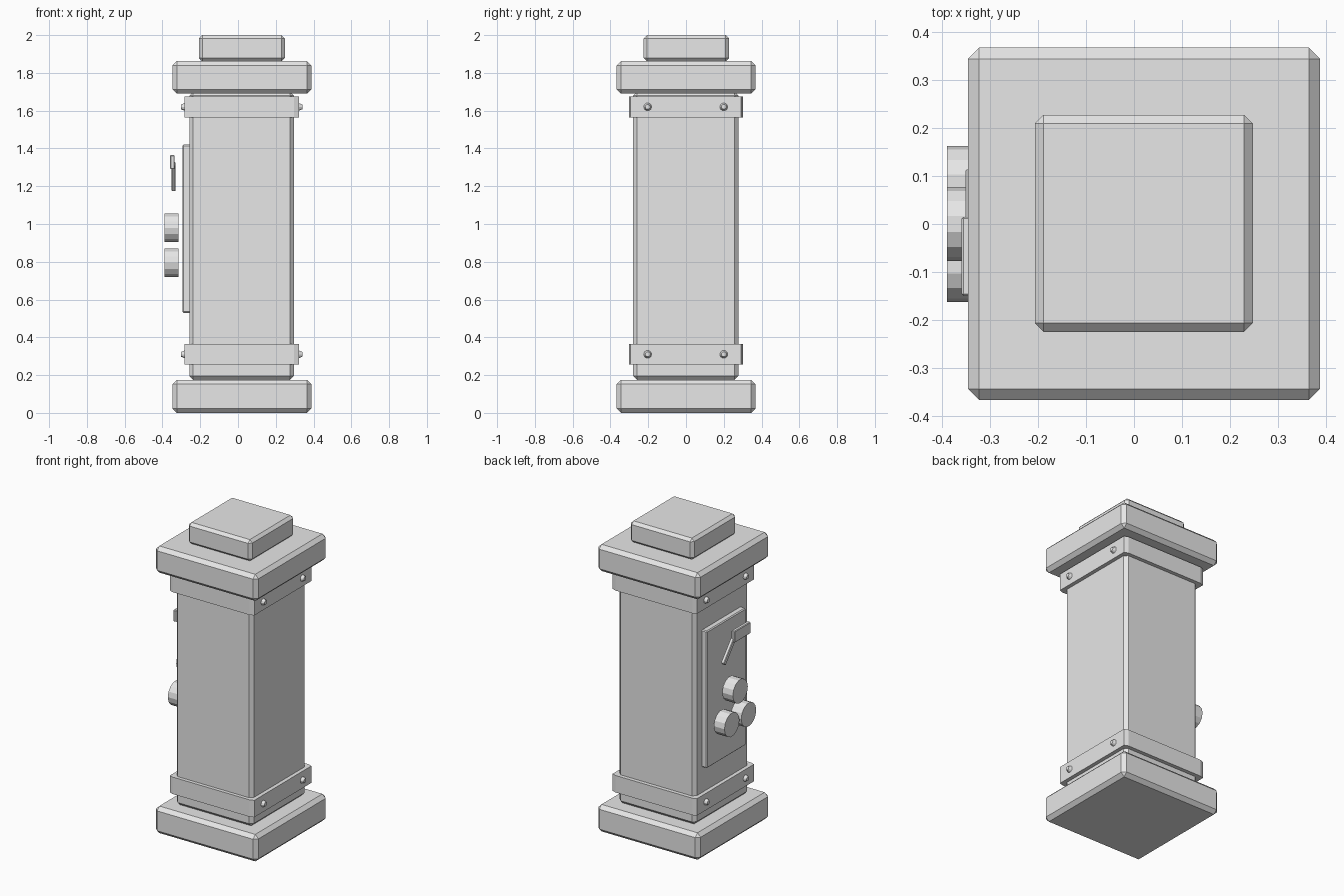
import bpy
import bmesh
from math import radians, hypot, atan2
from mathutils import Matrix

if "Cube" in bpy.data.objects:
    bpy.data.objects.remove(bpy.data.objects["Cube"])

grey = bpy.data.materials.new("plain_grey")
grey.use_nodes = True
grey.diffuse_color = (0.8, 0.8, 0.8, 1)
grey.node_tree.nodes["Principled BSDF"].inputs["Base Color"].default_value = (0.8, 0.8, 0.8, 1)


def finish(name, bm):
    mesh = bpy.data.meshes.new(name)
    bmesh.ops.recalc_face_normals(bm, faces=bm.faces)
    bm.to_mesh(mesh)
    bm.free()
    mesh.materials.append(grey)
    obj = bpy.data.objects.new(name, mesh)
    bpy.context.collection.objects.link(obj)
    return obj


def block(name, x, y, z, bevel):
    """Chamfered box from its (min, max) range on each axis."""
    bm = bmesh.new()
    bmesh.ops.create_cube(bm, size=1)
    for v in bm.verts:
        v.co = [sum(r) / 2 + c * (r[1] - r[0]) for c, r in zip(v.co, (x, y, z))]
    bmesh.ops.bevel(bm, geom=bm.edges[:], offset=bevel, segments=1, affect='EDGES')
    return finish(name, bm)


def band(name, x, y, z, cut_x, cut_y):
    """Strap around the post with its upright corners cut."""
    (x0, x1), (y0, y1) = x, y
    outline = [(x0 + cut_x, y0), (x1 - cut_x, y0), (x1, y0 + cut_y), (x1, y1 - cut_y),
               (x1 - cut_x, y1), (x0 + cut_x, y1), (x0, y1 - cut_y), (x0, y0 + cut_y)]
    bm = bmesh.new()
    face = bm.faces.new([bm.verts.new((px, py, z[0])) for px, py in outline])
    ext = bmesh.ops.extrude_face_region(bm, geom=[face], use_keep_orig=True)
    verts = [g for g in ext["geom"] if isinstance(g, bmesh.types.BMVert)]
    bmesh.ops.translate(bm, vec=(0, 0, z[1] - z[0]), verts=verts)
    return finish(name, bm)


def disc(name, x, y, z, r0, r1, sides):
    """Round stud along x, radius r0 at x[0] and r1 at x[1]."""
    bm = bmesh.new()
    bmesh.ops.create_cone(bm, cap_ends=True, segments=sides, radius1=r0, radius2=r1,
                          depth=abs(x[1] - x[0]))
    side = 90 if x[1] > x[0] else -90
    bmesh.ops.transform(bm, verts=bm.verts, matrix=Matrix.Translation((sum(x) / 2, y, z))
                        @ Matrix.Rotation(radians(side), 4, 'Y'))
    return finish(name, bm)


# Post, base and stepped cap
for part, bottom, top in (("base", 0, 0.175), ("cap", 1.69, 1.863)):
    block(part, (-0.347, 0.388), (-0.367, 0.368), (bottom, top), 0.023)
block("post", (-0.258, 0.297), (-0.28, 0.277), (0.175, 1.7), 0.021)
block("cap_top", (-0.207, 0.248), (-0.225, 0.228), (1.861, 2.0), 0.018)

# Straps with rivets on the two sides
for level, z in (("lower", 0.31), ("upper", 1.62)):
    band(level + "_strap", (-0.283, 0.322), (-0.303, 0.302), (z - 0.055, z + 0.055), 0.026, 0.01)
    for side, face, out in (("left", 0.32, 0.341), ("right", -0.281, -0.302)):
        for end, y in (("front", -0.203), ("back", 0.2)):
            disc(f"{level}_{side}_{end}_rivet", (face, out), y, z, 0.022, 0.013, 10)

# Control panel on the right side
block("panel", (-0.294, -0.25), (-0.195, 0.205), (0.53, 1.42), 0.006)
for name, y, z in (("top", 0, 0.98), ("front", -0.086, 0.795), ("back", 0.086, 0.795)):
    disc(name + "_knob", (-0.314, -0.39), y, z, 0.077, 0.077, 14)

# Lever: flat grip and slanted arm
block("lever_grip", (-0.36, -0.336), (-0.15, 0.015), (1.29, 1.365), 0.004)
y0, z0, y1, z1 = 0.105, 1.182, -0.01, 1.32
arm = block("lever_arm", (-0.352, -0.33), (-0.014, 0.014), (0, hypot(y1 - y0, z1 - z0)), 0.003)
arm.data.transform(Matrix.Translation((0, y0, z0))
                   @ Matrix.Rotation(atan2(y0 - y1, z1 - z0), 4, 'X'))
